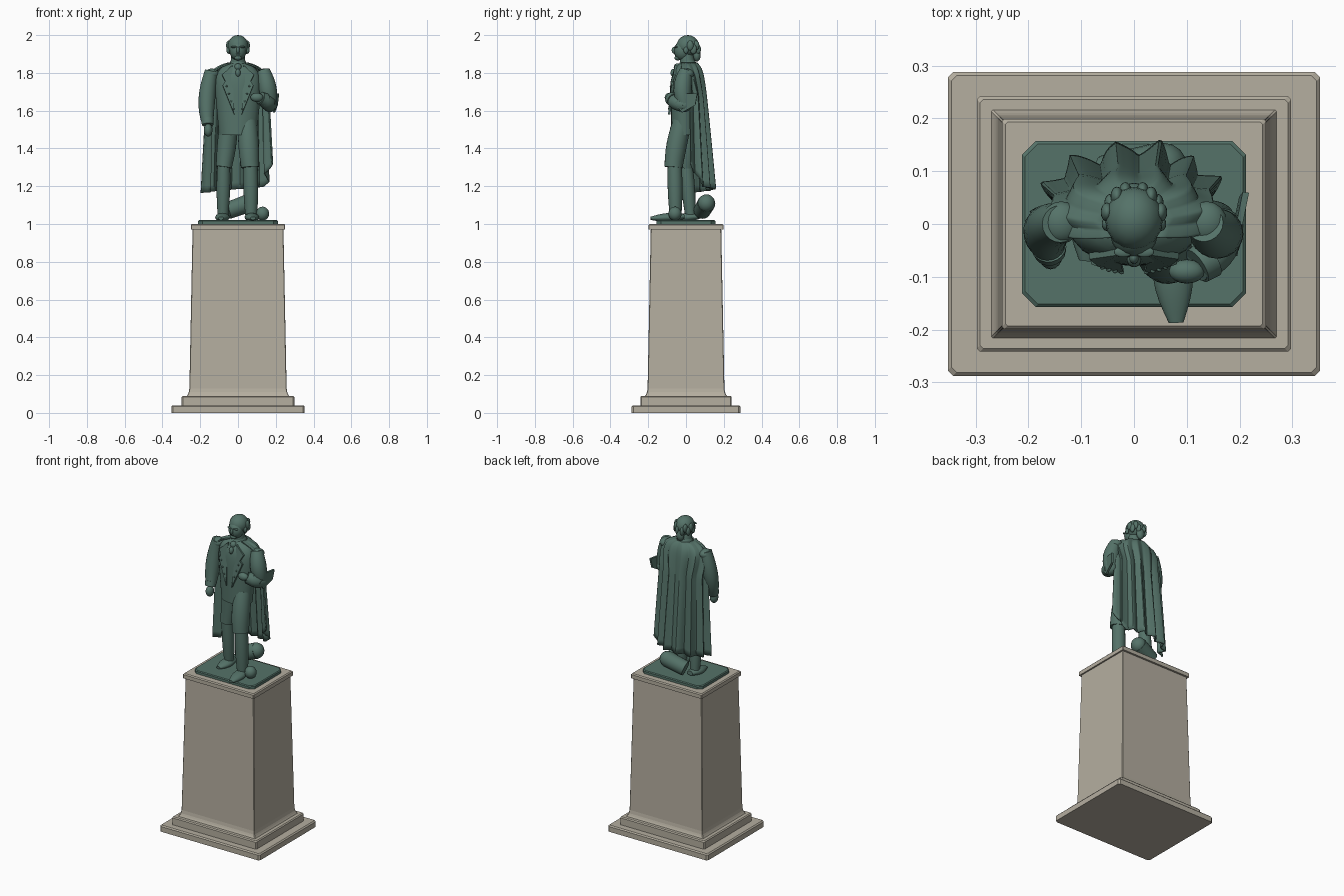
import bpy, math
from math import sin, cos, pi, sqrt
from mathutils import Vector

if "Cube" in bpy.data.objects:
    bpy.data.objects.remove(bpy.data.objects["Cube"])


def material(name, red, green, blue):
    mat = bpy.data.materials.new(name)
    mat.use_nodes = True
    colour = (red, green, blue, 1)
    mat.diffuse_color = colour
    mat.node_tree.nodes["Principled BSDF"].inputs["Base Color"].default_value = colour
    return mat


stone = material("warm grey stone", .46, .425, .35)
bronze = material("green bronze", .09, .17, .14)
rounded_parts = []


def add_mesh(name, verts, faces, mat=bronze, smooth=True):
    mesh = bpy.data.meshes.new(name)
    mesh.from_pydata(verts, [], faces)
    mesh.materials.append(mat)
    part = bpy.data.objects.new(name, mesh)
    bpy.context.collection.objects.link(part)
    if smooth:
        rounded_parts.append(part)
    return part


def skin(name, rings, mat=bronze, smooth=True):
    """Join equal rings into a closed skin with end caps."""
    count = len(rings[0])
    verts = [point for ring in rings for point in ring]
    faces = []
    for row in range(len(rings) - 1):
        low, high = row * count, (row + 1) * count
        for i in range(count):
            j = (i + 1) % count
            faces.append((low + i, low + j, high + j, high + i))
    faces.append(tuple(reversed(range(count))))
    faces.append(tuple(range(len(verts) - count, len(verts))))
    return add_mesh(name, verts, faces, mat, smooth)


def rectangle(x, y, z, cut):
    """Level rectangle with cut corners, counter-clockwise."""
    corners = []
    for sx, sy in ((1, -1), (1, 1), (-1, 1), (-1, -1)):
        ends = [(sx * (x - cut), sy * y, z), (sx * x, sy * (y - cut), z)]
        corners += ends if sx * sy < 0 else reversed(ends)
    return corners


def slab(name, mat, bottom, top, x, y, cut, edge):
    """Flat block whose top edge is bevelled."""
    skin(name, [rectangle(x, y, bottom, cut), rectangle(x, y, top - edge, cut),
                rectangle(x - edge, y - edge, top, cut)], mat, False)


def ellipse(centre, across, deep, turn=None, sides=20):
    ring = []
    for i in range(sides):
        angle = math.tau * i / sides
        offset = Vector((across * cos(angle), deep * sin(angle), 0))
        ring.append(centre + (turn @ offset if turn else offset))
    return ring


def limb(name, start, bend, end, first, last, swell=0, flat=1):
    """Tapered tube along a quadratic curve, swelling midway."""
    start, bend, end = Vector(start), Vector(bend), Vector(end)
    rings, steps = [], 8
    for i in range(steps + 1):
        t = i / steps
        centre = start.lerp(bend, t).lerp(bend.lerp(end, t), t)
        turn = (bend - start).lerp(end - bend, t).to_track_quat('Z', 'Y')
        radius = first + (last - first) * t + swell * sin(pi * t)
        rings.append(ellipse(centre, radius, radius * flat, turn))
    skin(name, rings)


def rod(name, start, end, first, last, swell=0, flat=1):
    limb(name, start, (Vector(start) + Vector(end)) / 2, end, first, last, swell, flat)


def ball(name, centre, across, deep, tall):
    bpy.ops.mesh.primitive_uv_sphere_add(segments=16, ring_count=10, radius=1, location=centre)
    part = bpy.context.object
    part.name, part.scale = name, (across, deep, tall)
    part.data.materials.append(bronze)
    rounded_parts.append(part)


def plate(name, points, thickness):
    part = add_mesh(name, points, [tuple(range(len(points)))], smooth=False)
    solid = part.modifiers.new("thickness", 'SOLIDIFY')
    solid.thickness, solid.offset = thickness, 0


# Pedestal
slab("base_step", stone, 0, .04, .353, .288, .01, .007)
slab("upper_step", stone, .04, .09, .298, .242, .006, .006)
shaft_rings = []
for height in (.09, .1, .11, .13, .97):
    flare = .012 * max(0, (.13 - height) / .04) ** 2
    taper = .02 * height
    shaft_rings.append(rectangle(.26 - taper + flare, .206 - taper + flare, height, .003))
skin("shaft", shaft_rings, stone, False)
slab("cap", stone, .97, 1, .25, .199, .004, .006)
slab("bronze_plinth", bronze, 1, 1.02, .212, .157, .025, .005)

# Torso, rounding in over the shoulders
waist, neck_base, torso_y = 1.47, 1.855, -.01


def torso_size(z):
    t = (z - waist) / (neck_base - waist)
    closing = sqrt(max(.05, 1 - t ** 8))
    return (.1 + .035 * t) * closing, .07 * closing


def on_chest(x, z, out=.01):
    """Point just in front of the torso."""
    across, deep = torso_size(z)
    return (x, torso_y - out - deep * sqrt(max(0, 1 - (x / across) ** 2)), z)


torso_rings = []
for i in range(17):
    z = waist + (neck_base - waist) * i / 16
    torso_rings.append(ellipse(Vector((0, torso_y, z)), *torso_size(z)))
skin("torso", torso_rings)
rod("neck", (0, .01, 1.83), (0, 0, 1.91), .042, .034)
rod("collar", (0, .01, 1.83), (0, .008, 1.865), .056, .038)
ball("cravat", (0, -.045, 1.83), .02, .02, .02)
ball("cravat_fall", (0, -.066, 1.8), .014, .016, .022)

# Head
ball("skull", (0, .01, 1.943), .055, .06, .057)
ball("face", (0, -.018, 1.917), .045, .046, .052)
ball("chin", (0, -.044, 1.88), .02, .017, .014)
ball("nose", (0, -.064, 1.92), .009, .012, .017)
ball("mouth", (0, -.058, 1.9), .012, .006, .004)
ball("hair_queue", (0, .058, 1.895), .025, .02, .035)

for side, name in ((1, "left"), (-1, "right")):
    ball(name + "_brow", (side * .02, -.053, 1.937), .018, .01, .005)
    ball(name + "_ear", (side * .052, 0, 1.92), .009, .013, .018)
    for i in range(4):
        angle = .2 + .35 * i
        ball(name + "_hair_lock", (side * .052 * cos(angle), .012 + .052 * sin(angle),
                                   1.945 - .02 * (i % 2)), .012, .018, .026)
    # Lapel and buttons laid on the chest
    lapel = [(.03, 1.84), (.085, 1.79), (.068, 1.755), (.082, 1.735), (.02, 1.58)]
    plate(name + "_lapel", [on_chest(side * x, z) for x, z in lapel], .012)
    for i in range(4):
        ball(name + "_button", on_chest(side * (.06 - .012 * i), 1.73 - .04 * i, .012),
             .005, .005, .005)
    ball(name + "_shoulder", (side * .138, .003, 1.795), .038, .04, .028)

# Straight right arm
limb("right_sleeve", (-.14, 0, 1.81), (-.18, 0, 1.65), (-.16, -.045, 1.53), .035, .03, .012)
rod("right_cuff", (-.162, -.04, 1.555), (-.16, -.05, 1.525), .034, .031)
ball("right_hand", (-.158, -.058, 1.497), .023, .028, .034)

# Bent left arm
limb("left_upper_sleeve", (.135, 0, 1.81), (.16, -.03, 1.72), (.168, -.01, 1.635), .035, .037, .012)
ball("left_elbow", (.168, -.01, 1.63), .038, .04, .038)
limb("left_forearm", (.17, -.01, 1.63), (.16, -.06, 1.64), (.12, -.08, 1.665), .038, .03, .004)
rod("left_cuff", (.143, -.065, 1.655), (.12, -.08, 1.665), .038, .035)
ball("left_hand", (.1, -.09, 1.67), .034, .023, .024)
plate("elbow_drape", [(.19, -.06, 1.64), (.2, 0, 1.69), (.212, .06, 1.69), (.205, .05, 1.63),
                      (.19, -.02, 1.59)], .012)

# Breeches, boots and shoes
limb("right_breeches", (-.05, 0, 1.52), (-.06, .01, 1.4), (-.075, 0, 1.3), .05, .042, .004)
limb("left_breeches", (.05, -.02, 1.54), (.055, -.055, 1.42), (.064, -.066, 1.3), .05, .048, .005)
rod("right_boot", (-.075, 0, 1.33), (-.08, .025, 1.03), .033, .027, .006)
rod("left_boot", (.066, -.06, 1.33), (.07, -.055, 1.03), .036, .03, .006)
rod("right_shoe", (-.076, .07, 1.04), (-.09, -.07, 1.03), .022, .014, .02, .6)
rod("left_shoe", (.068, -.01, 1.04), (.08, -.187, 1.03), .022, .014, .02, .6)

# Trophies at the feet
ball("cannon_ball", (.13, -.058, 1.055), .035, .035, .037)
rod("barrel", (-.055, .085, 1.07), (.055, .108, 1.11), .045, .048)
ball("barrel_end", (.055, .108, 1.11), .046, .046, .047)

# Pleated cloak over the shoulders, folds deepening to the hem
pleats, columns, rows, cloak_top = 7, 98, 26, 1.855
verts, faces = [], []
for row in range(rows + 1):
    fall = row / rows
    for column in range(columns + 1):
        u = column / columns
        hem = 1.165 + .04 * u + .12 * max(0, 5 * u - 4)
        drop = (cloak_top - hem) * fall ** 1.4
        narrow = math.exp(-35 * drop)
        across = .152 + .042 * drop - .1 * narrow
        deep = .08 + .085 * drop - .03 * narrow
        start = .1 - .8 * max(0, 1 - 2.5 * fall)
        angle = pi - start - u * (pi - 2 * start)
        wave = abs((u * pleats + .12 * sin(9 * u)) % 1 * 2 - 1) * 2 - 1
        fold = wave * (.002 + .02 * fall ** .7 * (.8 + .3 * sin(23 * u)))
        verts.append(((across + fold) * cos(angle), .008 + (deep + fold) * sin(angle),
                      cloak_top - drop))
        if row < rows and column < columns:
            i = row * (columns + 1) + column
            below = i + columns + 1
            faces.append((i, i + 1, below + 1, below))
cloak = add_mesh("cloak", verts, faces)
cloak.modifiers.new("thickness", 'SOLIDIFY').thickness = .008

# Smooth the cast parts, keeping creases sharp
bpy.ops.object.select_all(action='DESELECT')
for part in rounded_parts:
    part.select_set(True)
bpy.context.view_layer.objects.active = cloak
bpy.ops.object.shade_smooth_by_angle(angle=math.radians(38))
